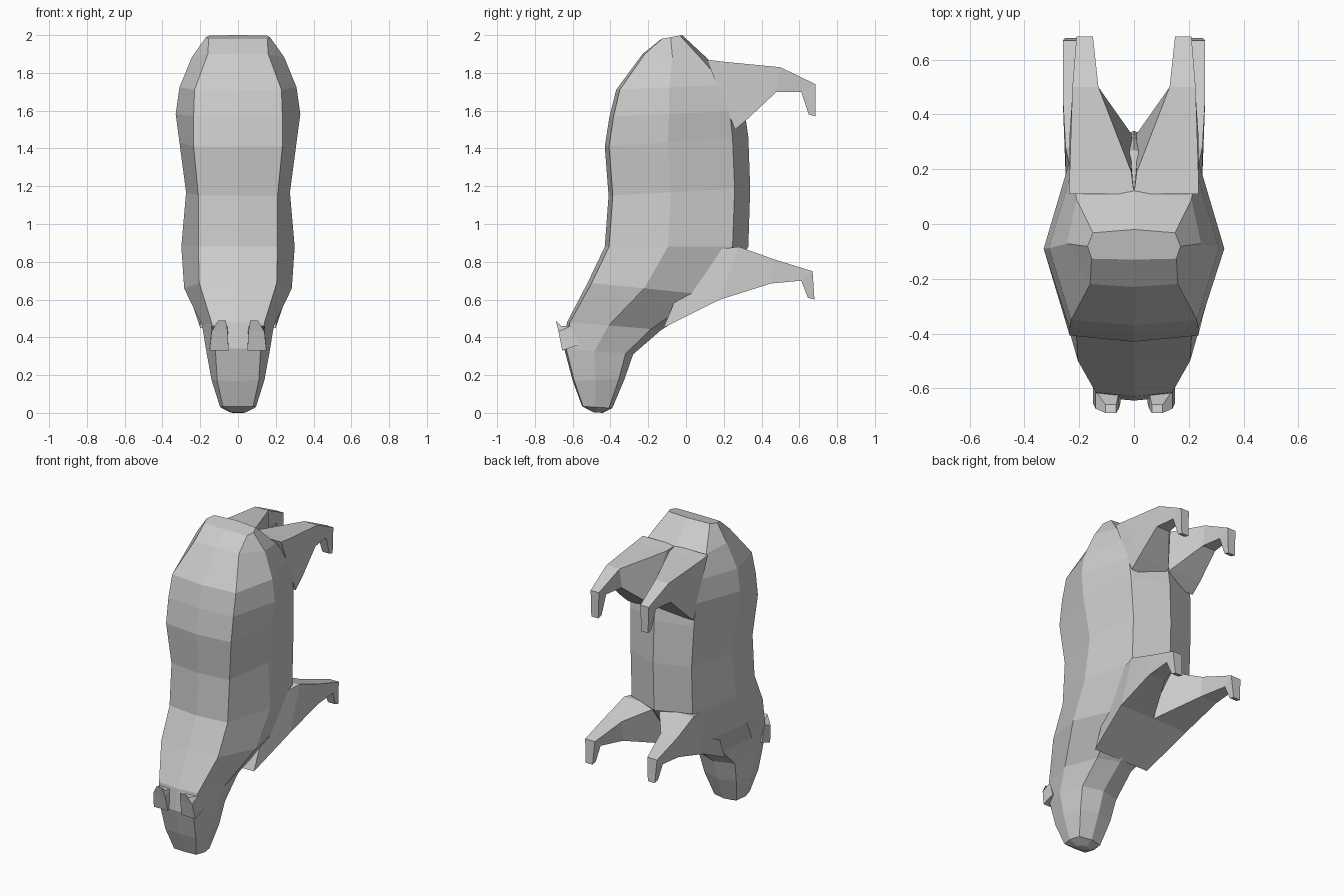
import bpy, bmesh


def loft(name, rings, mirror=False):
    """Skin matching rings of points, cap both ends, keep flat faces."""
    bm = bmesh.new()
    loops = [[bm.verts.new(p) for p in ring] for ring in rings]
    n = len(loops[0])
    for a, b in zip(loops, loops[1:]):
        for i in range(n):
            j = (i + 1) % n
            bm.faces.new((a[i], a[j], b[j], b[i]))
    for end in (loops[0], loops[-1]):
        bm.faces.new(end)
    bmesh.ops.recalc_face_normals(bm, faces=bm.faces)
    me = bpy.data.meshes.new(name)
    bm.to_mesh(me)
    bm.free()
    ob = bpy.data.objects.new(name, me)
    bpy.context.collection.objects.link(ob)
    if mirror:
        mod = ob.modifiers.new("mirror", 'MIRROR')
        mod.use_clip = True
        mod.use_mirror_merge = False
    return ob


def body_ring(yb, zb, ye, ze, wb, ws, wl):
    """Eight-sided section between a back point and a belly point."""
    def at(x, t):
        return (x, yb + (ye - yb) * t, zb + (ze - zb) * t)
    return [at(0, 0), at(wb, .03), at(ws, .44), at(wl, .89),
            at(0, 1), at(-wl, .89), at(-ws, .44), at(-wb, .03)]


def limb(name, sections):
    """Four-sided tapering limb, mirrored left to right."""
    rings = [[(xi, yt, zt), (xo, yt, zt), (xo, yb, zb), (xi, yb, zb)]
             for yt, zt, yb, zb, xi, xo in sections]
    return loft(name, rings, mirror=True)


# Body and head, rump to nose: back y,z / belly y,z / half widths
loft("body", [body_ring(*r) for r in [
    (-.13, 1.98, -.02, 2.00, .155, .17, .15),
    (-.23, 1.90, .13, 1.86, .16, .245, .21),
    (-.37, 1.71, .27, 1.74, .23, .31, .225),
    (-.405, 1.57, .31, 1.60, .235, .33, .235),
    (-.43, 1.41, .33, 1.46, .235, .31, .23),
    (-.41, 1.15, .34, 1.19, .21, .275, .22),
    (-.43, .88, .33, .88, .21, .30, .22),
    (-.52, .69, .16, .62, .205, .285, .20),
    (-.63, .48, -.13, .44, .14, .19, .13),
    (-.645, .34, -.28, .31, .12, .168, .13),
    (-.60, .17, -.325, .18, .11, .14, .115),
    (-.55, .035, -.39, .025, .08, .095, .08),
    (-.49, .003, -.44, .00, .03, .04, .03),
]])

# Legs with down-turned hooves: top y,z / bottom y,z / inner and outer x
limb("hind_legs", [
    (.11, 1.87, .26, 1.50, .0, .235),
    (.19, 1.86, .33, 1.56, .01, .235),
    (.50, 1.83, .48, 1.70, .13, .225),
    (.685, 1.74, .61, 1.70, .15, .21),
    (.685, 1.57, .65, 1.58, .155, .205),
])
limb("front_legs", [
    (.05, .85, -.12, .45, .0, .20),
    (.28, .88, .18, .60, .0, .25),
    (.46, .815, .45, .685, .14, .26),
    (.67, .75, .61, .70, .19, .26),
    (.68, .60, .645, .61, .20, .25),
])

# Ears
limb("ears", [
    (-.655, .33, -.57, .36, .05, .15),
    (-.675, .43, -.61, .46, .055, .14),
    (-.69, .49, -.66, .46, .065, .105),
])
